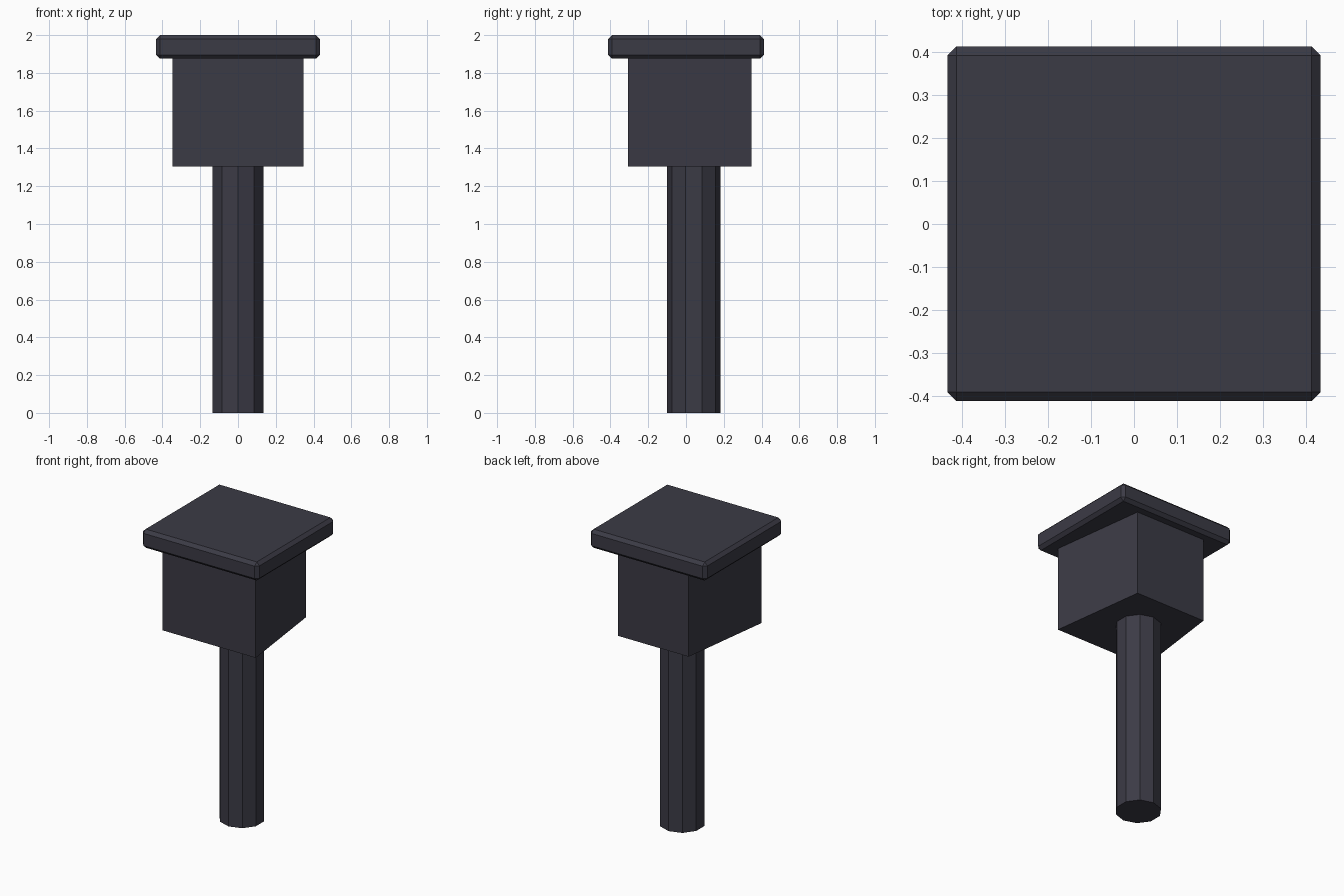
import bpy, bmesh, math

if "Cube" in bpy.data.objects:
    bpy.data.objects.remove(bpy.data.objects["Cube"])

mat = bpy.data.materials.new("dark slate")
mat.diffuse_color = (0.044, 0.043, 0.060, 1)
mat.use_nodes = True
mat.node_tree.nodes["Principled BSDF"].inputs["Base Color"].default_value = mat.diffuse_color


def prism(name, outline, z0, z1, bevel=0):
    """Extrude a plan outline from z0 to z1, with optional chamfered edges."""
    bm = bmesh.new()
    face = bm.faces.new([bm.verts.new((x, y, z0)) for x, y in outline])
    ext = bmesh.ops.extrude_face_region(bm, geom=[face], use_keep_orig=True)
    for v in ext["geom"]:
        if isinstance(v, bmesh.types.BMVert):
            v.co.z = z1
    bmesh.ops.recalc_face_normals(bm, faces=bm.faces)
    if bevel:
        bmesh.ops.bevel(bm, geom=bm.edges[:], offset=bevel, segments=1,
                        affect='EDGES')
    me = bpy.data.meshes.new(name)
    bm.to_mesh(me)
    bm.free()
    me.materials.append(mat)
    ob = bpy.data.objects.new(name, me)
    bpy.context.collection.objects.link(ob)


def trapezoid(front_half, back_half, y0, y1):
    return [(-front_half, y0), (front_half, y0), (back_half, y1), (-back_half, y1)]


# Ten-sided post, set slightly towards the back
R = 0.142
prism("post", [(R * math.sin(math.tau * i / 10), 0.0415 - R * math.cos(math.tau * i / 10))
               for i in range(10)], 0, 1.305)

# Head block, narrower at the back
prism("head_block", trapezoid(0.347, 0.262, -0.307, 0.346), 1.305, 1.876)

# Chamfered cap plate
prism("cap_plate", trapezoid(0.434, 0.434, -0.412, 0.413), 1.875, 2.0, 0.021)
